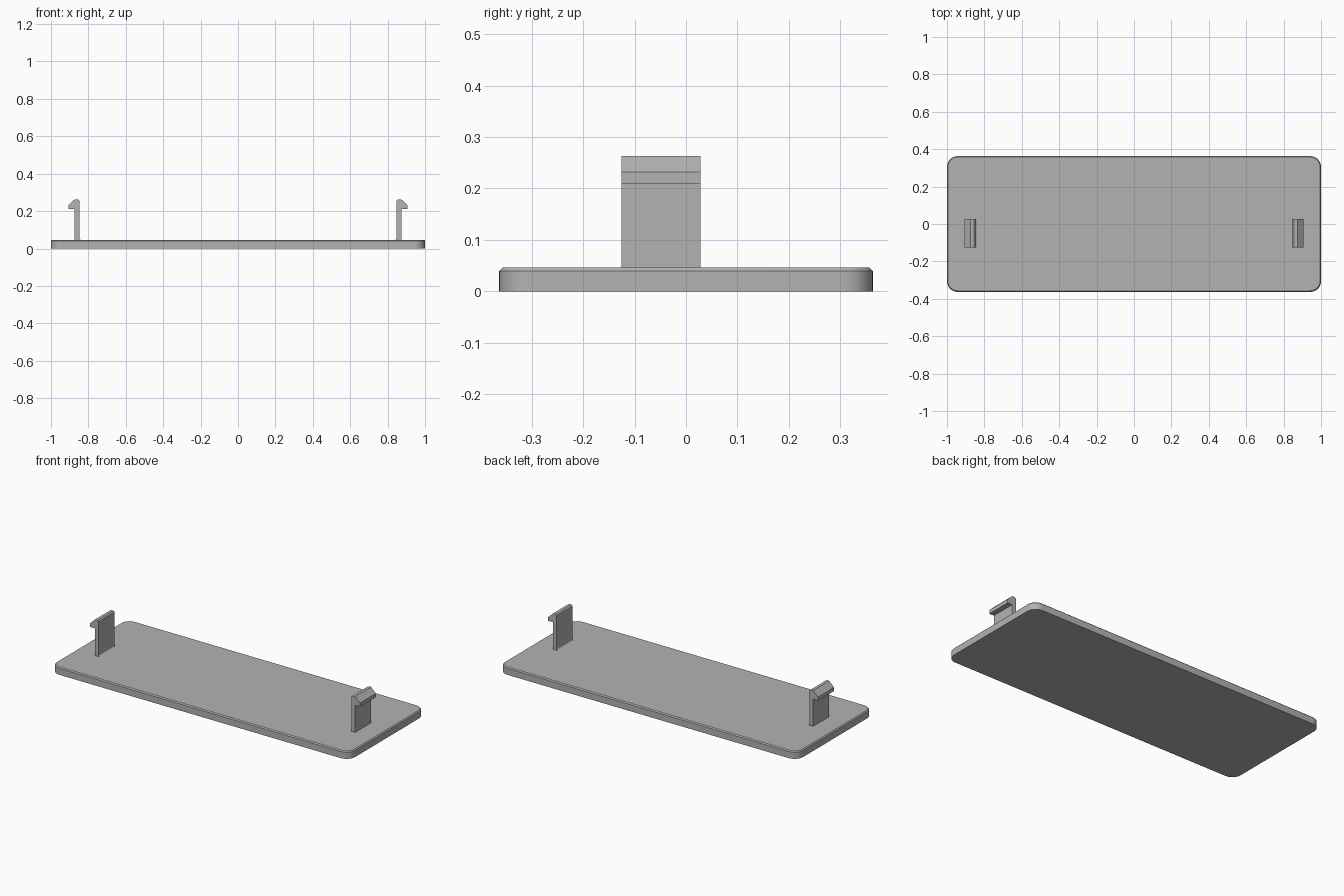
import bpy, bmesh, math

if "Cube" in bpy.data.objects:
    bpy.data.objects.remove(bpy.data.objects["Cube"])

grey = bpy.data.materials.new("light grey")
grey.diffuse_color = (0.45, 0.45, 0.45, 1)
grey.use_nodes = True
grey.node_tree.nodes["Principled BSDF"].inputs["Base Color"].default_value = grey.diffuse_color


def make_object(name, bm):
    bmesh.ops.recalc_face_normals(bm, faces=bm.faces)
    mesh = bpy.data.meshes.new(name)
    bm.to_mesh(mesh)
    bm.free()
    mesh.materials.append(grey)
    obj = bpy.data.objects.new(name, mesh)
    bpy.context.collection.objects.link(obj)
    bpy.context.view_layer.objects.active = obj
    obj.select_set(True)
    bpy.ops.object.shade_smooth_by_angle(angle=math.radians(30))
    obj.select_set(False)
    return obj


def rounded_ring(bm, hx, hy, r, z, steps=10):
    ring = []
    for i, (sx, sy) in enumerate([(1, 1), (-1, 1), (-1, -1), (1, -1)]):
        for k in range(steps + 1):
            a = math.pi / 2 * (i + k / steps)
            ring.append(bm.verts.new((sx * (hx - r) + r * math.cos(a),
                                      sy * (hy - r) + r * math.sin(a), z)))
    return ring


# Rounded cover plate with a small chamfer around its top edge
HX, HY, R, CH = 1.0, 0.363, 0.057, 0.006
bm = bmesh.new()
rings = [rounded_ring(bm, HX, HY, R, 0),
         rounded_ring(bm, HX, HY, R, 0.04),
         rounded_ring(bm, HX - CH, HY - CH, R - CH, 0.046)]
for a, b in zip(rings, rings[1:]):
    for i in range(len(a)):
        j = (i + 1) % len(a)
        bm.faces.new((a[i], a[j], b[j], b[i]))
bm.faces.new(rings[0][::-1])
bm.faces.new(rings[-1])
make_object("cover_plate", bm)

# Snap clips: hooked profile with a small fillet at the inner foot
fillet = [(0.839 + 0.009 * math.sin(a), 0.055 - 0.009 * math.cos(a))
          for a in (math.pi / 2 * k / 5 for k in range(6))]
profile = [(0.873, 0.04), (0.873, 0.21), (0.905, 0.21), (0.905, 0.232),
           (0.873, 0.263), (0.855, 0.263), (0.848, 0.257)]
profile += fillet[::-1] + [(0.839, 0.04)]
for name, side in (("right_clip", 1), ("left_clip", -1)):
    bm = bmesh.new()
    face = bm.faces.new([bm.verts.new((side * x, -0.125, z)) for x, z in profile])
    ext = bmesh.ops.extrude_face_region(bm, geom=[face], use_keep_orig=True)
    verts = [v for v in ext["geom"] if isinstance(v, bmesh.types.BMVert)]
    bmesh.ops.translate(bm, verts=verts, vec=(0, 0.153, 0))
    make_object(name, bm)
